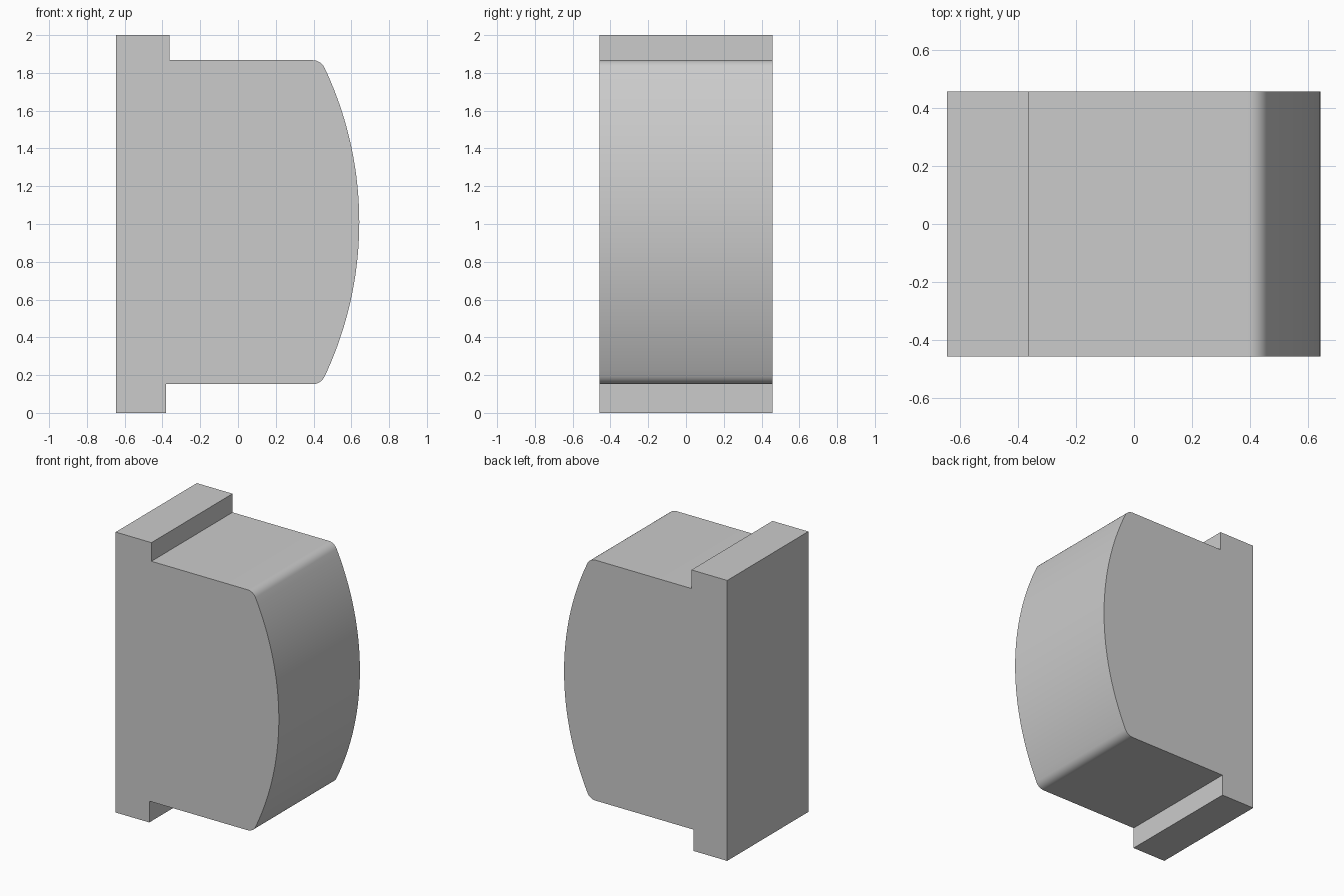
import bpy
import bmesh
from math import atan2, cos, pi, radians, sin, sqrt

cube = bpy.data.objects.get("Cube")
if cube:
    bpy.data.objects.remove(cube, do_unlink=True)

# Main dimensions
HALF_DEPTH = 0.457
BACK_X, CROWN_X = -0.645, 0.642
LOW_Z, HIGH_Z = 0.152, 1.867
MID_Z = (LOW_Z + HIGH_Z) / 2
CROWN_RADIUS, FILLET = 1.91, 0.07

# Light grey material
grey = bpy.data.materials.new("light_grey")
grey.use_nodes = True
colour = (0.6, 0.6, 0.6, 1)
grey.diffuse_color = colour
grey.node_tree.nodes["Principled BSDF"].inputs["Base Color"].default_value = colour


def arc(cx, cz, radius, start, end, steps):
    """Points along an arc in the xz plane."""
    angles = [start + (end - start) * i / steps for i in range(steps + 1)]
    return [(cx + radius * cos(a), cz + radius * sin(a)) for a in angles]


# Crowned face, blended into the top and bottom by tangent fillets
crown_cx = CROWN_X - CROWN_RADIUS
rise = HIGH_Z - FILLET - MID_Z
run = sqrt((CROWN_RADIUS - FILLET) ** 2 - rise ** 2)
tilt = atan2(rise, run)
fillet_x = crown_cx + run
nose = arc(fillet_x, LOW_Z + FILLET, FILLET, -pi / 2, -tilt, 8)
nose += arc(crown_cx, MID_Z, CROWN_RADIUS, -tilt, tilt, 40)[1:-1]
nose += arc(fillet_x, HIGH_Z - FILLET, FILLET, tilt, pi / 2, 8)

# Side profile: back flange with uneven lips, then the nose
profile = [(BACK_X, 0), (-0.38, 0), (-0.38, LOW_Z)] + nose
profile += [(-0.363, HIGH_Z), (-0.363, 2), (BACK_X, 2)]

# Extrude the profile through the depth
bm = bmesh.new()
face = bm.faces.new([bm.verts.new((x, -HALF_DEPTH, z)) for x, z in profile])
extruded = bmesh.ops.extrude_face_region(bm, geom=[face])
moved = [v for v in extruded["geom"] if isinstance(v, bmesh.types.BMVert)]
bmesh.ops.translate(bm, verts=moved, vec=(0, 2 * HALF_DEPTH, 0))
bmesh.ops.recalc_face_normals(bm, faces=bm.faces)
mesh = bpy.data.meshes.new("crowned_block")
bm.to_mesh(mesh)
bm.free()
mesh.materials.append(grey)

block = bpy.data.objects.new("crowned_block", mesh)
bpy.context.collection.objects.link(block)
bpy.ops.object.select_all(action="DESELECT")
block.select_set(True)
bpy.context.view_layer.objects.active = block
bpy.ops.object.shade_smooth_by_angle(angle=radians(30))
